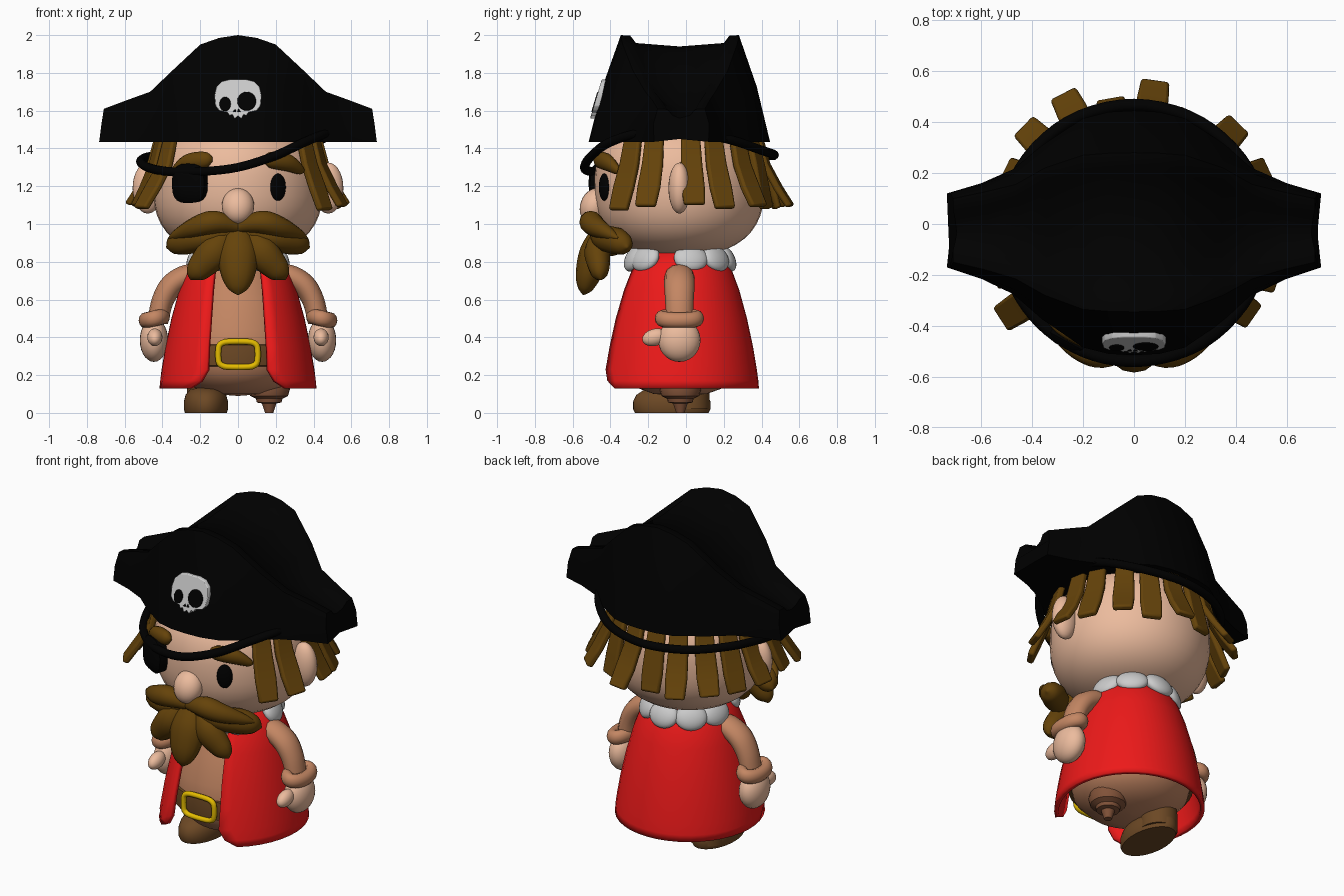
import bpy, bmesh
from math import sin, cos, pi, radians, asin, copysign
from mathutils import Vector, Matrix

if "Cube" in bpy.data.objects:
    bpy.data.objects.remove(bpy.data.objects["Cube"])


def mat(name, *rgb):
    m = bpy.data.materials.new(name)
    m.diffuse_color = (*rgb, 1)
    m.use_nodes = True
    m.node_tree.nodes["Principled BSDF"].inputs["Base Color"].default_value = m.diffuse_color
    return m


SKIN = mat("skin", .84, .5, .34)
TAN = mat("tan", .55, .24, .125)
RED = mat("red", .85, .01, .01)
HAIR = mat("hair_brown", .13, .056, .003)
BLACK = mat("black", 0, 0, 0)
LEATHER = mat("leather", .15, .065, .018)
WOOD = mat("wood", .22, .085, .04)
GOLD = mat("gold", .78, .5, 0)


def finish(bm, name, m=None, angle=40):
    bmesh.ops.recalc_face_normals(bm, faces=bm.faces)
    me = bpy.data.meshes.new(name)
    bm.to_mesh(me)
    bm.free()
    me.shade_smooth()
    me.set_sharp_from_angle(angle=radians(angle))
    ob = bpy.data.objects.new(name, me)
    bpy.context.collection.objects.link(ob)
    if m:
        me.materials.append(m)
    return ob


def loft(bm, rings, wrap=True, cyclic=False, caps=True):
    rows = [[bm.verts.new(p) for p in r] for r in rings]
    n = len(rows[0])
    pairs = list(zip(rows, rows[1:])) + ([(rows[-1], rows[0])] if cyclic else [])
    for a, b in pairs:
        for i in range(n if wrap else n - 1):
            j = (i + 1) % n
            bm.faces.new((a[i], a[j], b[j], b[i]))
    if caps and wrap and not cyclic:
        bm.faces.new(rows[0])
        bm.faces.new(rows[-1])


def lathe(name, prof, center, m, sx=1, sy=1, n=36):
    bm = bmesh.new()
    cx, cy = center
    loft(bm, [[(cx + max(r, .002) * sx * cos(2 * pi * i / n), cy + max(r, .002) * sy * sin(2 * pi * i / n), z)
               for i in range(n)] for r, z in prof])
    return finish(bm, name, m)


def ball(name, loc, rad, m=None, rot=0, tilt=0):
    bm = bmesh.new()
    bmesh.ops.create_uvsphere(bm, u_segments=24, v_segments=14, radius=1)
    bm.transform(Matrix.Translation(loc) @ Matrix.Rotation(rot, 4, 'Z') @ Matrix.Rotation(tilt, 4, 'X')
                 @ Matrix.Diagonal((*rad, 1)))
    return finish(bm, name, m)


def tube(name, pts, m, flat=1.0, up=(0, -1, 0), cyclic=False, n=12, steps=5):
    """Sweep an ellipse along a smooth path of (x, y, z, radius) points."""
    P = [Vector(p) for p in pts]
    k = len(P)
    at = (lambda i: P[i % k]) if cyclic else (lambda i: P[min(max(i, 0), k - 1)])
    path = []
    for i in range(k if cyclic else k - 1):
        a, b, c, d = (at(i + o) for o in (-1, 0, 1, 2))
        for s in range(steps):
            t = s / steps
            path.append(.5 * (2 * b + (c - a) * t + (2 * a - 5 * b + 4 * c - d) * t * t
                              + (3 * b - a - 3 * c + d) * t ** 3))
    if not cyclic:
        path.append(P[-1])
    rings, L = [], len(path)
    for i, p in enumerate(path):
        q0, q1 = (path[i - 1], path[(i + 1) % L]) if cyclic else (path[max(i - 1, 0)], path[min(i + 1, L - 1)])
        t = (q1.xyz - q0.xyz).normalized()
        a = t.cross(Vector(up)).normalized()
        b = a.cross(t)
        rings.append([p.xyz + p.w * (cos(2 * pi * j / n) * a + flat * sin(2 * pi * j / n) * b) for j in range(n)])
    bm = bmesh.new()
    loft(bm, rings, cyclic=cyclic)
    return finish(bm, name, m, 60)


def flip(pts, s):
    return [(s * x, y, z, r) for x, y, z, r in pts]


CY = -.035

# Head and nose
ts = [-cos(pi * i / 22) for i in range(23)]
lathe("head", [(.45 * max(0, 1 - abs(t) ** 2.5) ** .4, 1.2 + .37 * t) for t in ts], (0, CY), SKIN)
ball("nose", (0, -.485, 1.095), (.086, .075, .097), SKIN, 0, radians(-20))

# Torso, belt and buckle
lathe("torso", [(0, .09), (.14, .1), (.25, .14), (.32, .21), (.345, .3), (.325, .44), (.28, .6),
                (.21, .75), (.15, .9)], (0, -.03), TAN)
lathe("belt", [(.33, .245), (.35, .25), (.355, .305), (.35, .36), (.32, .365)], (0, -.03), LEATHER)
buckle = []
for i in range(20):
    c, s = cos(2 * pi * i / 20), sin(2 * pi * i / 20)
    buckle.append((copysign(abs(c) ** .5, c) * .105, -.382, .31 + copysign(abs(s) ** .5, s) * .068, .016))
tube("buckle", buckle, GOLD, cyclic=True, n=8, steps=2)

# Open coat
rows = []
for z, r, gap in [(.13, .416, .26), (.17, .413, .2), (.23, .405, .165), (.35, .385, .16), (.5, .353, .15),
                  (.65, .312, .14), (.75, .275, .13), (.81, .235, .12), (.85, .18, .11), (.87, .14, .1)]:
    a0, row = asin(gap / r), []
    for i in range(33):
        t = a0 + (2 * pi - 2 * a0) * i / 32
        row.append((r * sin(t), -.03 - r * cos(t) * (1.07 if cos(t) > 0 else 1), z))
    rows.append(row)
bm = bmesh.new()
loft(bm, rows, wrap=False)
coat = finish(bm, "coat", RED)
sol = coat.modifiers.new("thickness", 'SOLIDIFY')
sol.thickness, sol.offset = .025, -1

# Scalloped collar
for deg in (90, 50, 130, 14, 166, -46, -134, -72, -108):
    a = radians(deg)
    ball("collar_scallop", (.225 * cos(a), CY + .25 * sin(a), .818), (.092, .042, .076),
         None, a + pi / 2, radians(-28))

for s in (-1, 1):
    # Arms, cuffs and hands
    tube("arm", flip([(.2, CY, .73, .05), (.27, CY, .725, .06), (.35, CY, .675, .062), (.4, CY, .59, .058),
                      (.425, CY, .48, .055)], s), TAN, 1.3)
    tube("cuff", [(s * .443 + .048 * cos(a), CY + .095 * sin(a), .5 - s * .01 * cos(a), .035)
                  for a in (2 * pi * i / 16 for i in range(16))], TAN, 1.2, up=(0, 0, 1), cyclic=True, steps=2)
    ball("hand", (s * .445, CY, .385), (.075, .112, .115), SKIN)
    ball("thumb", (s * .44, -.165, .4), (.04, .068, .045), SKIN, 0, radians(15))
    ball("ear", (s * .478, CY, 1.19), (.08, .058, .135), SKIN)
    # Brows, moustache and beard
    tube("brow", flip([(.135, -.465, 1.34, .012), (.17, -.458, 1.34, .042), (.26, -.415, 1.325, .046),
                       (.33, -.365, 1.285, .025), (.345, -.35, 1.275, .005)], s), HAIR, .8)
    tube("moustache_upper", flip([(0, -.485, .985, .03), (.12, -.505, 1.01, .06), (.22, -.475, .985, .055),
                                  (.32, -.4, .945, .03), (.365, -.36, .925, .006)], s), HAIR)
    tube("moustache_lower", flip([(.04, -.46, .96, .04), (.17, -.44, .93, .065), (.28, -.37, .91, .072),
                                  (.345, -.325, .888, .05), (.378, -.31, .875, .005)], s), HAIR)
    tube("beard_side", flip([(.05, -.45, .96, .04), (.12, -.47, .86, .085), (.2, -.46, .77, .07),
                             (.235, -.455, .73, .045), (.25, -.45, .705, .005)], s), HAIR, .8)
tube("beard_middle", [(0, -.44, .98, .06), (0, -.48, .86, .105), (0, -.515, .74, .093), (0, -.535, .66, .055),
                      (0, -.545, .625, .005)], HAIR, .75)
ball("beard_root", (0, -.4, .92), (.2, .09, .09), HAIR)

# Eye, eye patch and strap
ball("eye", (.212, -.433, 1.195), (.045, .022, .072), BLACK, .48)
bm = bmesh.new()
n = 20
patch = []
for i in range(n):
    c, d = cos(2 * pi * i / n), sin(2 * pi * i / n)
    patch.append((copysign(abs(c) ** .7, c), copysign(abs(d) ** .7, d)))
loft(bm, [[(.097 * x * k, y, .105 * z * k) for x, z in patch] for y, k in ((.04, .95), (-.01, 1), (-.03, .8), (-.037, .4))])
bm.transform(Matrix.Translation((-.26, -.452, 1.215)) @ Matrix.Rotation(-.5, 4, 'Z'))
finish(bm, "eye_patch", BLACK)
strap = [(180, 1.335), (202, 1.3), (225, 1.278), (248, 1.278), (270, 1.3), (292, 1.36), (312, 1.43), (335, 1.48),
         (0, 1.49), (30, 1.45), (60, 1.39), (90, 1.365), (120, 1.36), (150, 1.36)]
tube("strap", [(.515 * cos(radians(d)), CY + .503 * sin(radians(d)), z, .024) for d, z in strap],
     BLACK, up=(0, 0, 1), cyclic=True, n=10)

# Hair strips: angle, end radius, end height
bm = bmesh.new()
for deg, R, zb in [(-35, .58, 1.08), (-18, .6, 1.1), (8, .595, 1.11), (25, .59, 1.09), (46, .6, 1.1),
                   (64, .53, 1.09), (82, .61, 1.1), (100, .54, 1.09), (117, .62, 1.1), (136, .61, 1.11),
                   (154, .57, 1.09), (171, .6, 1.11), (197, .58, 1.1), (213, .63, 1.09)]:
    u = Vector((cos(radians(deg)), sin(radians(deg)), 0))
    v = Vector((-u.y, u.x, 0))
    c = Vector((0, CY, 0))
    loft(bm, [[c + u * (r + e) + v * (w * f) + Vector((0, 0, z + e * .4))
               for e, f in ((0, -1), (0, 1), (-.035, 1), (-.035, -1))]
              for r, z, w in ((.44, 1.47, .05), (.48, 1.32, .057), ((.48 + R) / 2, 1.2, .062), (R, zb, .056))])
hair = finish(bm, "hair_strips", HAIR, 50)
bev = hair.modifiers.new("soft_edges", 'BEVEL')
bev.width, bev.segments = .012, 2

# Two-sided hat: x low, x high, front low, front high, back high, back low, height, dip
half = [(0, 0, -.515, -.345, .28, .445, 2.0, .06), (.1, .1, -.51, -.343, .278, .44, 1.985, .055),
        (.2, .2, -.485, -.335, .27, .415, 1.95, .05),
        (.36, .35, -.375, -.28, .22, .31, 1.81, .05), (.475, .465, -.275, -.215, .155, .215, 1.7, .05),
        (.6, .59, -.215, -.178, .125, .16, 1.655, .05), (.735, .71, -.17, -.15, .1, .12, 1.61, .05)]
full = [(-a, -b, *q) for a, b, *q in half[:0:-1]] + half
rings = []
for xb, xt, fl, fh, bh, bl, h, dip in full:
    zl, xm, zm = 1.435, (xb + xt) / 2, (1.435 + h) / 2 + .01
    rings.append([(xb, fl, zl), (xm, (fl + fh) / 2 - .012, zm), (xt, fh, h), (xt, fh + .05, h - .003),
                  (xt * .99, fh + .08, h - dip * .7), (xt * .98, CY, h - dip), (xt * .99, bh - .08, h - dip * .7),
                  (xt, bh - .05, h - .003), (xt, bh, h), (xm, (bl + bh) / 2 + .012, zm), (xb, bl, zl),
                  (xb * .98, CY, zl + .015)])
bm = bmesh.new()
loft(bm, rings)
finish(bm, "hat", BLACK, 50)


# Emblem plates on the sloping hat front
def plate(name, outline, lift, depth, m=None):
    bm = bmesh.new()
    loft(bm, [[(x, -.515 + .3 * (z - 1.435) - lift + d, z) for x, z in outline] for d in (0, depth)])
    ob = finish(bm, name, m)
    b = ob.modifiers.new("soft_edges", 'BEVEL')
    b.width, b.segments, b.limit_method = .004, 2, 'ANGLE'


def disc(x, z, rx, rz):
    return [(x + rx * cos(2 * pi * i / 20), z + rz * sin(2 * pi * i / 20)) for i in range(20)]


h = [(.04, 1.766), (.085, 1.755), (.115, 1.725), (.125, 1.68), (.12, 1.625), (.1, 1.6), (.055, 1.59),
     (.045, 1.572), (.03, 1.58), (.018, 1.556)]
plate("skull", h + [(0, 1.572)] + [(-x, z) for x, z in h[::-1]], .03, .045)
plate("skull_eye_small", disc(-.068, 1.635, .03, .038), .034, .02, BLACK)
plate("skull_eye_large", disc(.046, 1.65, .05, .05), .034, .02, BLACK)
plate("skull_nose", [(-.028, 1.592), (-.008, 1.592), (-.014, 1.612)], .034, .02, BLACK)
plate("skull_nose", [(-.004, 1.592), (.016, 1.592), (.002, 1.612)], .034, .02, BLACK)

# Boot and peg leg
lathe("boot", [(0, 0), (.95, 0), (1, .02), (1, .06), (.92, .095), (.7, .125), (0, .14)], (-.17, -.075),
      LEATHER, .117, .205)
lathe("boot_shaft", [(.105, .02), (.105, .12), (.095, .2)], (-.165, .02), LEATHER)
lathe("peg_leg", [(0, 0), (.022, 0), (.038, .05), (.065, .055), (.07, .075), (.1, .09), (.11, .125), (.1, .17)],
      (.165, -.03), WOOD, n=20)
